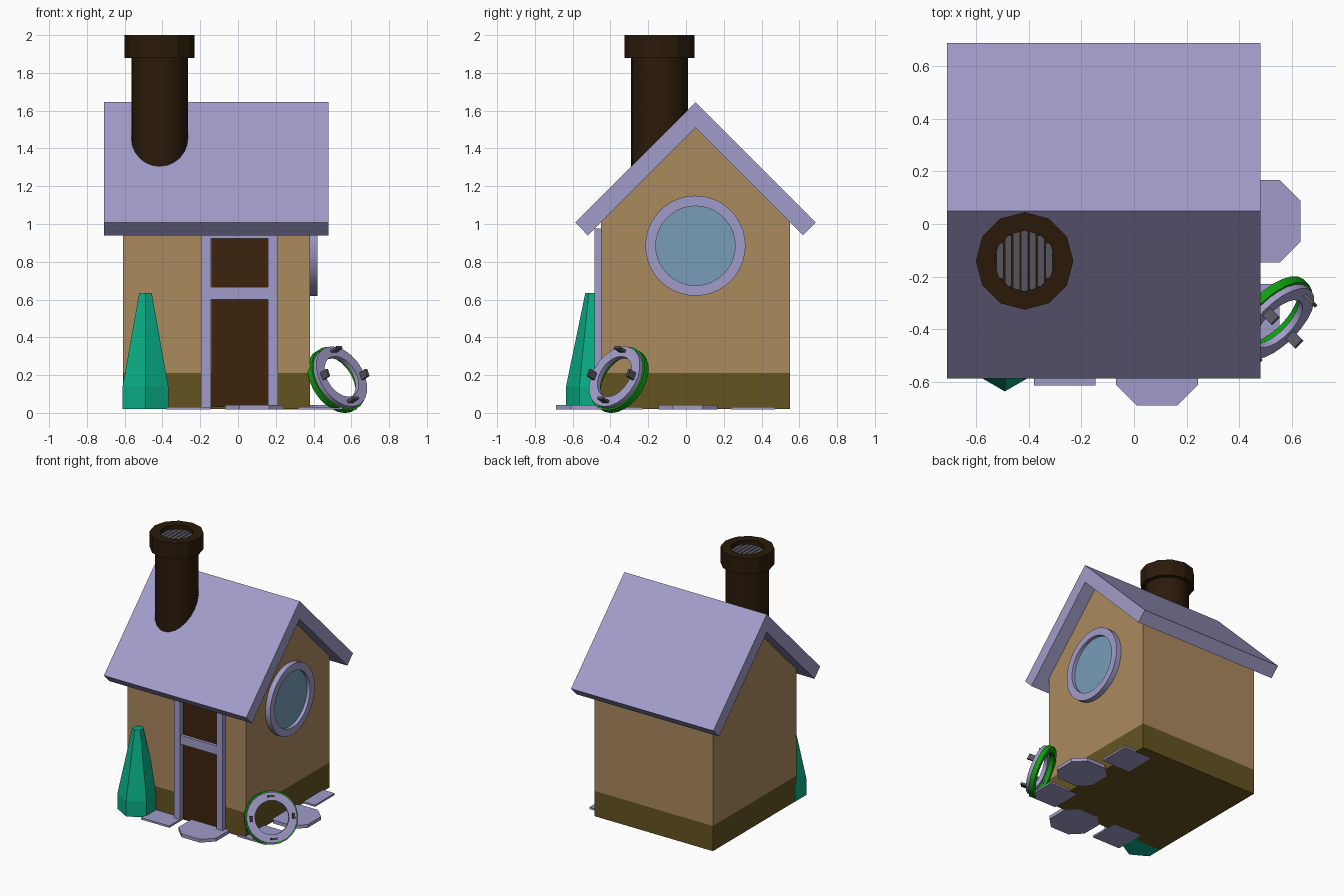
import bpy, bmesh, math
from mathutils import Vector, Matrix

if "Cube" in bpy.data.objects:
    bpy.data.objects.remove(bpy.data.objects["Cube"])


def mat(name, r, g, b):
    m = bpy.data.materials.new(name)
    m.diffuse_color = [(c / 255) ** 2.2 for c in (r, g, b)] + [1]
    m.use_nodes = True
    m.node_tree.nodes["Principled BSDF"].inputs["Base Color"].default_value = m.diffuse_color
    return m


LILAC = mat("lilac", 160, 155, 200)
WALL = mat("tan", 170, 136, 94)
BASE = mat("olive", 100, 84, 38)
DOOR = mat("dark_brown", 62, 40, 20)
FLUE = mat("soot_brown", 46, 32, 18)
GLASS = mat("glass_blue", 118, 155, 182)
LEAF = mat("leaf_green", 18, 172, 132)
GREEN = mat("grass_green", 22, 155, 22)
GREY = mat("dark_grey", 85, 85, 95)
X_AXIS = Matrix.Rotation(math.pi / 2, 4, 'Y')


def finish(name, bm, m, smooth=False):
    bmesh.ops.recalc_face_normals(bm, faces=bm.faces)
    me = bpy.data.meshes.new(name)
    bm.to_mesh(me)
    bm.free()
    me.materials.append(m)
    ob = bpy.data.objects.new(name, me)
    bpy.context.collection.objects.link(ob)
    if smooth:
        bpy.ops.object.select_all(action='DESELECT')
        ob.select_set(True)
        bpy.context.view_layer.objects.active = ob
        bpy.ops.object.shade_smooth_by_angle(angle=math.radians(35))
    return ob


def prism(name, pts, vec, m):
    """Extrude a flat outline along vec."""
    bm = bmesh.new()
    f = bm.faces.new([bm.verts.new(p) for p in pts])
    r = bmesh.ops.extrude_face_region(bm, geom=[f], use_keep_orig=True)
    bmesh.ops.translate(bm, vec=vec, verts=[v for v in r['geom'] if isinstance(v, bmesh.types.BMVert)])
    return finish(name, bm, m)


def box(name, lo, hi, m):
    (x0, y0, z0), (x1, y1, z1) = lo, hi
    return prism(name, [(x0, y0, z0), (x1, y0, z0), (x1, y1, z0), (x0, y1, z0)], (0, 0, z1 - z0), m)


def lathe(name, prof, n, matrix, m, closed=True, smooth=False, turn=0.0):
    """Revolve a (radius, height) profile; closed loops make rings, open ones get caps."""
    bm = bmesh.new()
    rings = [[bm.verts.new((r * math.cos(turn + math.tau * i / n), r * math.sin(turn + math.tau * i / n), h))
              for i in range(n)] for r, h in prof]
    k = len(rings)
    for j in range(k if closed else k - 1):
        a, b = rings[j], rings[(j + 1) % k]
        for i in range(n):
            bm.faces.new((a[i], a[(i + 1) % n], b[(i + 1) % n], b[i]))
    if not closed:
        bm.faces.new(rings[0])
        bm.faces.new(rings[-1])
    bm.transform(matrix)
    return finish(name, bm, m, smooth)


# House walls and base band
XL, XR, YF, YB, YM = -0.61, 0.38, -0.45, 0.55, 0.05
prism("walls", [(XL, YF, 0.21), (XL, YB, 0.21), (XL, YB, 1.01), (XL, YM, 1.51), (XL, YF, 1.01)],
      (XR - XL, 0, 0), WALL)
box("base_band", (XL, YF, 0.02), (XR, YB, 0.21), BASE)

# Roof
half = [(0.637, 1.008), (0.57, 0.94)]
outline = [(YM, 1.645)] + [(YM + a, z) for a, z in half] + [(YM, 1.51)] + [(YM - a, z) for a, z in half[::-1]]
prism("roof", [(-0.71, y, z) for y, z in outline], (1.19, 0, 0), LILAC)

# Chimney shaft, cap and grate
at = Matrix.Translation((-0.415, -0.14, 0))
lathe("chimney_shaft", [(0.15, 1.29), (0.15, 1.89)], 24, at, FLUE, closed=False, smooth=True)
lathe("chimney_cap", [(0.185, 1.88), (0.185, 2.0), (0.115, 2.0), (0.115, 1.93), (0.14, 1.88)], 12, at, FLUE)
lathe("chimney_floor", [(0.12, 1.92), (0.12, 1.935)], 12, at, FLUE, closed=False)
for i in range(-3, 4):
    x, w = i * 0.031, 0.013
    h = math.sqrt(0.115 ** 2 - x * x)
    box("grate_bar", (x - w - 0.415, -0.14 - h, 1.955), (x + w - 0.415, -0.14 + h, 1.97), GREY)

# Round gable window
at = Matrix.Translation((XR, YM, 0.885)) @ X_AXIS
lathe("window_frame", [(0.265, -0.02), (0.265, 0.04), (0.21, 0.04), (0.21, -0.02)], 40, at, LILAC, smooth=True)
lathe("window_glass", [(0.212, -0.02), (0.212, 0.015)], 40, at, GLASS, closed=False, smooth=True)

# Door and its frame
box("door", (-0.14, -0.458, 0.03), (0.16, -0.44, 0.93), DOOR)
for x in (-0.195, 0.16):
    box("door_jamb", (x, -0.485, 0.02), (x + 0.052, -0.44, 0.975), LILAC)
box("door_header", (-0.143, -0.485, 0.923), (0.16, -0.44, 0.975), LILAC)
box("door_crossbar", (-0.143, -0.48, 0.6), (0.16, -0.44, 0.667), LILAC)

# Faceted shrub by the front wall
lathe("shrub", [(0.14, 0.02), (0.14, 0.14), (0.038, 0.635)], 6, Matrix.Translation((-0.49, -0.495, 0)),
      LEAF, closed=False, turn=math.pi / 2)

# Stepping stones: eight-sided and square
for cx, cy in ((0.087, -0.532), (0.475, 0.01)):
    s, c = 0.156, 0.078
    pts = [(s, -c), (s, c), (c, s), (-c, s), (-s, c), (-s, -c), (-c, -s), (c, -s)]
    prism("octagon_stone", [(cx + a, cy + b, 0.018) for a, b in pts], (0, 0, 0.025), LILAC)
for cx, cy in ((-0.263, -0.495), (0.435, -0.345), (0.36, 0.355)):
    box("square_stone", (cx - 0.117, cy - 0.117, 0.018), (cx + 0.117, cy + 0.117, 0.032), LILAC)

# Leaning ring: green back hoop, lilac front ring and dark clips
n = Vector((0.63, -0.63, 0.42)).normalized()
at = Matrix.Translation((0.53, -0.36, 0.18)) @ n.to_track_quat('Z', 'Y').to_matrix().to_4x4()
lathe("ring_back", [(0.186, -0.03), (0.186, 0.005), (0.145, 0.005), (0.145, -0.03)], 24, at, GREEN, smooth=True)
lathe("ring_front", [(0.176, 0.003), (0.176, 0.03), (0.118, 0.03), (0.118, 0.003)], 24, at, LILAC, smooth=True)
for i in range(4):
    bm = bmesh.new()
    bmesh.ops.create_cube(bm, size=1)
    bm.transform(at @ Matrix.Rotation(i * math.pi / 2, 4, 'Z') @ Matrix.Translation((0.147, 0, 0.035))
                 @ Matrix.Diagonal((0.014, 0.042, 0.09, 1)))
    finish("ring_clip", bm, GREY)
